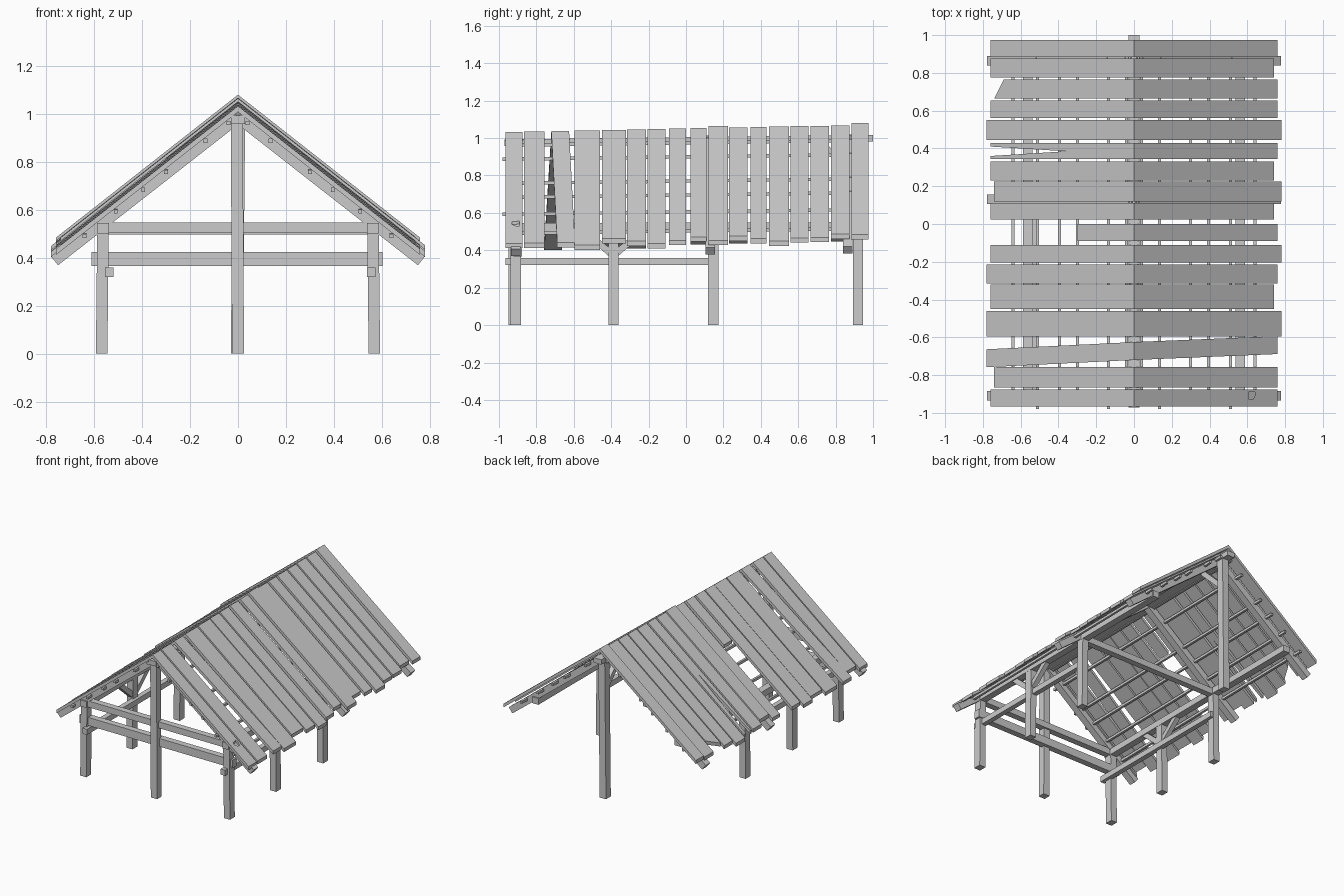
import bpy, bmesh
from mathutils import Vector, Matrix

cube = bpy.data.objects.get("Cube")
if cube:
    bpy.data.objects.remove(cube, do_unlink=True)

SLOPE = 0.785   # roof fall per unit of width
wood = bpy.data.materials.new("weathered_grey_wood")
wood.use_nodes = True
grey = (0.6, 0.6, 0.6, 1)
wood.diffuse_color = grey
wood.node_tree.nodes["Principled BSDF"].inputs["Base Color"].default_value = grey


def finish(name, bm):
    bmesh.ops.recalc_face_normals(bm, faces=bm.faces)
    mesh = bpy.data.meshes.new(name)
    bm.to_mesh(mesh)
    bm.free()
    mesh.materials.append(wood)
    obj = bpy.data.objects.new(name, mesh)
    bpy.context.collection.objects.link(obj)
    return obj


def beam(name, start, end, width, depth):
    """Square-cut timber between two points; width is the horizontal size."""
    a, b = Vector(start), Vector(end)
    along = (b - a).normalized()
    up = Vector((0, 0, 1)) if abs(along.z) < 0.95 else Vector((0, 1, 0))
    side = up.cross(along).normalized()
    top = along.cross(side)
    frame = Matrix((side * width, top * depth, b - a)).transposed().to_4x4()
    frame.translation = (a + b) / 2
    bm = bmesh.new()
    bmesh.ops.create_cube(bm, size=1, matrix=frame)
    return finish(name, bm)


def roof_board(name, outline, ridge_z, thick=0.025):
    """Board lying on the roof slope, extruded from its plan outline."""
    bm = bmesh.new()
    face = bm.faces.new([bm.verts.new((x, y, ridge_z - SLOPE * abs(x))) for x, y in outline])
    out = bmesh.ops.extrude_face_region(bm, geom=[face])
    lower = [v for v in out["geom"] if isinstance(v, bmesh.types.BMVert)]
    bmesh.ops.translate(bm, verts=lower, vec=(0, 0, -thick))
    return finish(name, bm)


# Roof boards: front edge, back edge, reach to the -x eave, reach to the +x eave
BOARDS = [
    (-.965, -.875, .76, .76), (-.865, -.757, .74, .76), (-.72, -.625, .78, .76),
    (-.595, -.46, .78, .78), (-.45, -.32, .76, .74), (-.315, -.215, .78, .76),
    (-.205, -.11, .76, .78), (-.09, 0, .3, .76), (.025, .11, .76, .74),
    (.12, .225, .74, .78), (.23, .33, .76, .74), (.345, .43, .76, .76),
    (.445, .55, .78, .78), (.56, .655, .76, .76), (.665, .765, .74, .76),
    (.775, .875, .76, .74), (.885, .975, .76, .76)]
CROOKED, BROKEN, CLIPPED, HOLED = 2, 11, 14, 0
for i, (y0, y1, left, right) in enumerate(BOARDS):
    ridge_z = 1.052 + 0.02 * y0 + (0.01 if i in (9, 16) else 0)
    skew = 0.045 if i == CROOKED else 0
    for sign, reach in ((-1, left), (1, right)):
        e = sign * reach
        dy = sign * skew * (0.85 if sign < 0 else 0.7)
        outline = [(0, y0), (e, y0 + dy), (e, y1 + dy), (0, y1)]
        if sign < 0 and i == BROKEN:       # split with a long missing wedge
            outline[2:2] = [(e, y0 + .015), (-.36, y0 + .04), (e, y1 - .02)]
        if sign < 0 and i == CLIPPED:      # broken corner
            outline[2] = (e + .05, y1)
        name = f"roof_board_{i + 1}_{'left' if sign > 0 else 'right'}"
        if sign > 0 and i == HOLED:        # knot hole between two halves
            mid = y0 + .055
            roof_board(name + "_front", [(0, y0), (e, y0), (e, mid), (.64, mid),
                       (.63, mid - .02), (.61, mid - .02), (.61, mid), (0, mid)], ridge_z)
            roof_board(name + "_back", [(0, mid), (.61, mid), (.605, mid + .02), (.64, mid + .02),
                       (.64, mid), (e, mid), (e, y1), (0, y1)], ridge_z)
        else:
            roof_board(name, outline, ridge_z)

# Battens under the boards, running from front to back
for sign in (-1, 1):
    for n, x in enumerate((.04, .135, .3, .395, .51, .64)):
        front = -.965 - .015 * (n % 3 == 1)
        z = 1.003 - SLOPE * x
        beam("roof_batten", (sign * x, front, z - .01), (sign * x, .95, z + .015), .016, .018)

# Rafter pairs
for y, lift in ((-.91, 0), (.13, .01), (.865, .015)):
    for sign in (-1, 1):
        beam("rafter", (0, y, .985 + lift), (sign * .765, y, .387 + lift), .05, .047)

# Ridge beam
beam("ridge_beam", (0, -.97, .975), (0, 1, 1.0), .06, .035)

# Tall posts under the ridge
beam("front_centre_post", (0, -.925, 0), (-.005, -.925, .97), .05, .05)
beam("back_centre_post", (-.005, .92, 0), (.005, .92, .985), .05, .055)
beam("back_post_brace", (0, .9, .8), (0, .72, .975), .035, .035)

# Side posts, plates, rails and braces
for sign in (-1, 1):
    x = sign * .563
    for y in (-.91, -.388, .145):
        beam("side_post", (x * 1.01, y, 0), (x, y, .53), .048, .055)
    beam("wall_plate", (x, -.945, .523), (x, .9, .528), .05, .045)
    rail_x = -.537 if sign < 0 else .556
    beam("side_rail", (rail_x, -.965, .34), (rail_x, .17, .34), .036, .04)
    for tip in (-.16, .16):
        beam("post_brace", (x, -.388, .37), (x, -.388 + tip, .51), .035, .035)

# Cross beams at the front and the middle tie
beam("front_lower_beam", (-.61, -.9, .395), (.603, -.9, .395), .045, .058)
beam("front_upper_beam", (-.585, -.91, .525), (.58, -.91, .525), .045, .045)
beam("middle_tie_beam", (-.585, .145, .52), (.58, .145, .52), .045, .045)
